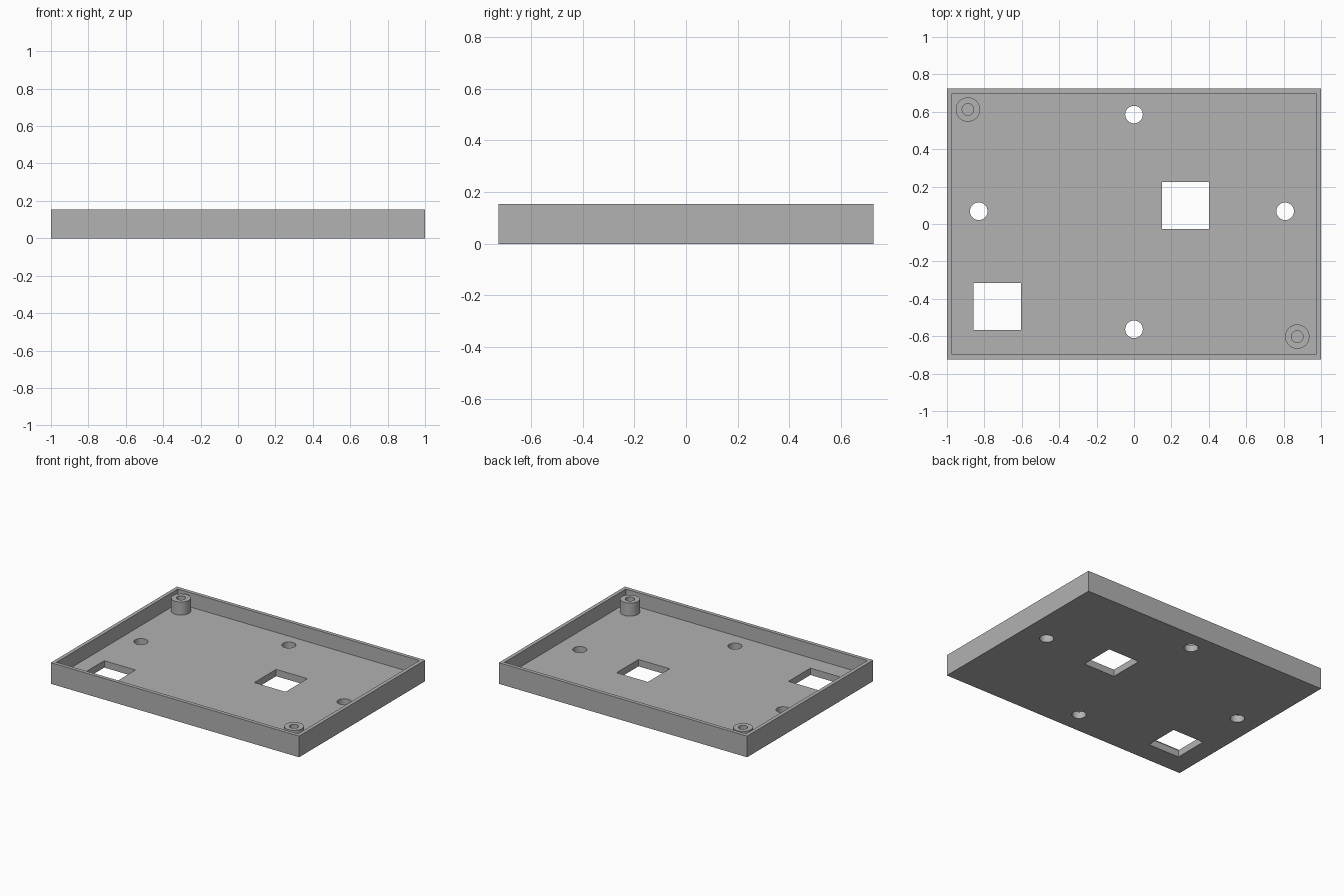
import bpy
import bmesh
from math import radians
from mathutils import Matrix, Vector

default = bpy.data.objects.get("Cube")
if default:
    bpy.data.objects.remove(default, do_unlink=True)

HALF_X, HALF_Y, HEIGHT = 1.0, 0.725, 0.154
WALL, FLOOR = 0.027, 0.05
POST_TOP = 0.145

grey = bpy.data.materials.new("plain grey")
grey.use_nodes = True
colour = (0.445, 0.445, 0.445, 1)
grey.diffuse_color = colour
grey.node_tree.nodes["Principled BSDF"].inputs["Base Color"].default_value = colour


def make_object(name, bm):
    mesh = bpy.data.meshes.new(name)
    bm.to_mesh(mesh)
    bm.free()
    mesh.materials.append(grey)
    obj = bpy.data.objects.new(name, mesh)
    bpy.context.collection.objects.link(obj)
    return obj


def box(name, x0, x1, y0, y1, z0, z1):
    bm = bmesh.new()
    low, high = Vector((x0, y0, z0)), Vector((x1, y1, z1))
    place = Matrix.Translation((low + high) / 2) @ Matrix.Diagonal((*(high - low), 1))
    bmesh.ops.create_cube(bm, size=1, matrix=place)
    return make_object(name, bm)


def cylinder(name, x, y, radius, z0, z1):
    bm = bmesh.new()
    bmesh.ops.create_cone(bm, cap_ends=True, segments=48, radius1=radius, radius2=radius,
                          depth=z1 - z0, matrix=Matrix.Translation((x, y, (z0 + z1) / 2)))
    return make_object(name, bm)


def select_only(obj):
    bpy.ops.object.select_all(action="DESELECT")
    obj.select_set(True)
    bpy.context.view_layer.objects.active = obj


def cut(target, cutter):
    cutter.hide_render = True
    mod = target.modifiers.new("cut", "BOOLEAN")
    mod.operation = "DIFFERENCE"
    mod.solver = "EXACT"
    mod.object = cutter
    select_only(target)
    bpy.ops.object.modifier_apply(modifier=mod.name)
    bpy.data.objects.remove(cutter, do_unlink=True)


# Open tray with thin walls
tray = box("tray", -HALF_X, HALF_X, -HALF_Y, HALF_Y, 0, HEIGHT)
cut(tray, box("cavity", WALL - HALF_X, HALF_X - WALL, WALL - HALF_Y, HALF_Y - WALL,
              FLOOR, HEIGHT + 0.1))

# Square windows through the floor
for x, y in ((0.15, -0.027), (-0.857, -0.567)):
    cut(tray, box("window", x, x + 0.252, y, y + 0.252, -0.1, 0.1))

# Round screw holes through the floor
for x, y in ((0, 0.585), (0, -0.563), (-0.83, 0.068), (0.808, 0.068)):
    cut(tray, cylinder("hole", x, y, 0.047, -0.1, 0.1))


# Hollow corner posts standing on the floor
def post(name, x, y):
    bm = bmesh.new()
    profile = [(0.031, FLOOR), (0.031, POST_TOP), (0.065, POST_TOP), (0.065, FLOOR)]
    verts = [bm.verts.new((r, 0, z)) for r, z in profile]
    edges = [bm.edges.new(pair) for pair in zip(verts, verts[1:])]
    bmesh.ops.spin(bm, geom=verts + edges, axis=(0, 0, 1), cent=(0, 0, 0),
                   angle=radians(360), steps=48, use_merge=True)
    bmesh.ops.remove_doubles(bm, verts=bm.verts, dist=0.0001)
    # Outward facing: the top ring must point up
    bm.normal_update()
    if any(f.normal.z < -0.5 for f in bm.faces):
        bmesh.ops.reverse_faces(bm, faces=bm.faces)
    bmesh.ops.translate(bm, verts=bm.verts, vec=(x, y, 0))
    return make_object(name, bm)


parts = [tray, post("back_right_post", -0.888, 0.612), post("front_left_post", 0.873, -0.602)]
for part in parts:
    select_only(part)
    bpy.ops.object.shade_smooth_by_angle(angle=radians(30))
